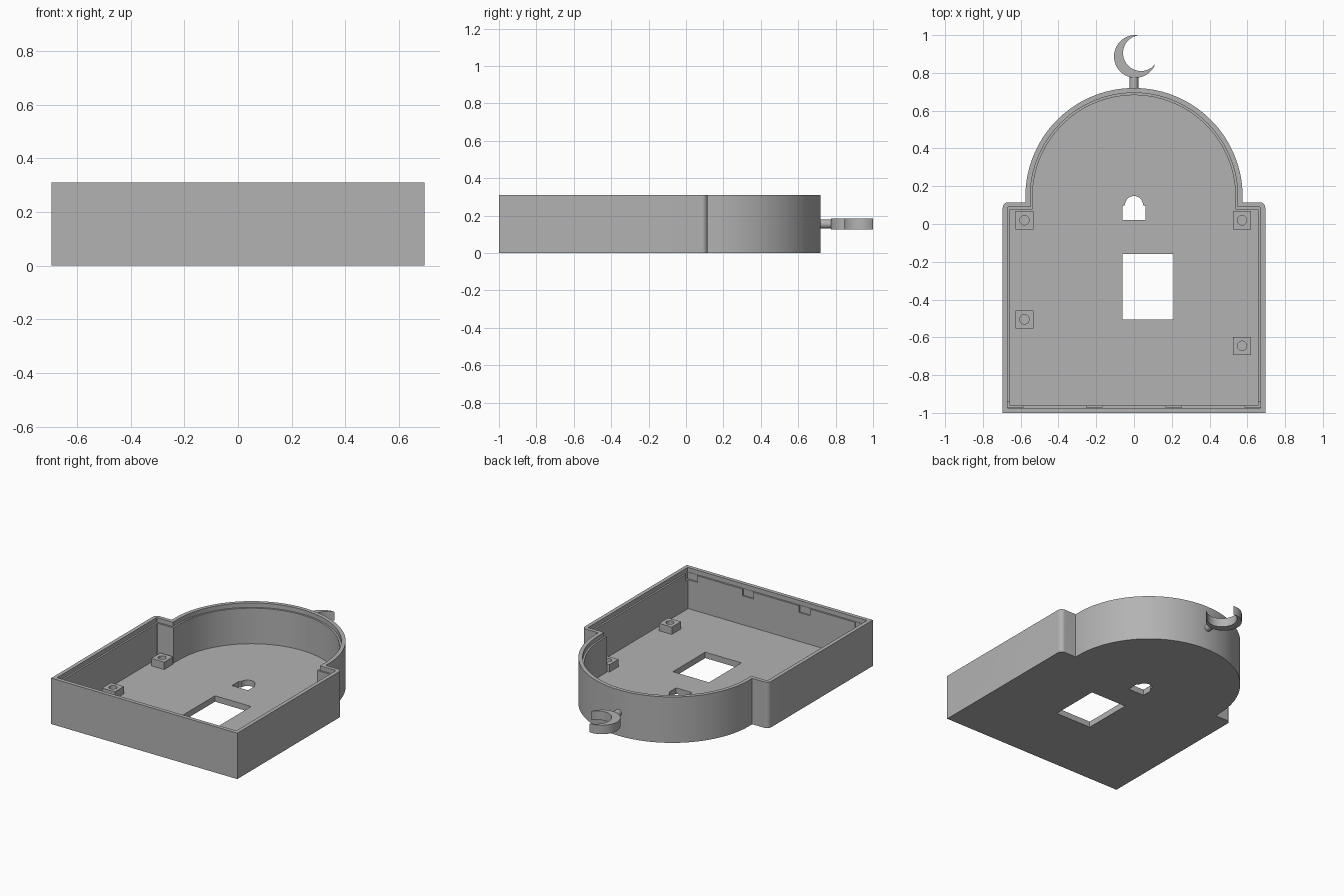
import bpy, bmesh
from math import pi, cos, sin
from mathutils import Matrix

cube = bpy.data.objects.get("Cube")
if cube:
    bpy.data.objects.remove(cube, do_unlink=True)

grey = bpy.data.materials.new("plain grey")
grey.use_nodes = True
grey.diffuse_color = (0.45, 0.45, 0.45, 1)
grey.node_tree.nodes["Principled BSDF"].inputs["Base Color"].default_value = grey.diffuse_color

HEIGHT, FLOOR = 0.31, 0.04
# Maps a profile's (u, v, depth) to (depth, u, v) or (u, depth, v)
ALONG_X = Matrix(((0, 0, 1, 0), (1, 0, 0, 0), (0, 1, 0, 0), (0, 0, 0, 1)))
ALONG_Y = Matrix(((1, 0, 0, 0), (0, 0, 1, 0), (0, 1, 0, 0), (0, 0, 0, 1)))


def arc(cx, cy, r, start, end, n):
    return [(cx + r * cos(start + (end - start) * i / n),
             cy + r * sin(start + (end - start) * i / n)) for i in range(n + 1)]


def circle(cx, cy, r, n=32):
    return arc(cx, cy, r, 0, 2 * pi, n)[:-1]


def rect(x0, x1, y0, y1):
    return [(x0, y0), (x1, y0), (x1, y1), (x0, y1)]


def prism(name, points, low, high, matrix=Matrix()):
    """Extrude a closed profile from low to high, then reorient it."""
    bm = bmesh.new()
    face = bm.faces.new([bm.verts.new((x, y, low)) for x, y in points])
    top = bmesh.ops.extrude_face_region(bm, geom=[face])["geom"]
    verts = [v for v in top if isinstance(v, bmesh.types.BMVert)]
    bmesh.ops.translate(bm, verts=verts, vec=(0, 0, high - low))
    bm.transform(matrix)
    bmesh.ops.recalc_face_normals(bm, faces=bm.faces)
    mesh = bpy.data.meshes.new(name)
    bm.to_mesh(mesh)
    bm.free()
    mesh.materials.append(grey)
    ob = bpy.data.objects.new(name, mesh)
    bpy.context.collection.objects.link(ob)
    return ob


def cut(target, tool):
    tool.hide_render = True
    mod = target.modifiers.new("cut", "BOOLEAN")
    mod.operation, mod.solver, mod.object = "DIFFERENCE", "EXACT", tool
    bpy.context.view_layer.objects.active = target
    bpy.ops.object.modifier_apply(modifier=mod.name)
    bpy.data.objects.remove(tool, do_unlink=True)


def outline(inset):
    """Square base with rounded shoulders and a domed top, inset evenly."""
    w, front, shoulder = 0.695 - inset, -1 + inset, 0.115 - inset
    r, dome = max(0.03 - inset, 0.003), 0.575 - inset
    half = [(w, front)] + arc(w - r, shoulder - r, r, 0, pi / 2, 8) + [(dome, shoulder)]
    mirrored = [(-x, y) for x, y in reversed(half)]
    return half + arc(0, 0.145, dome, 0, pi, 72) + mirrored


# Case: hollow tray with a stepped rim
case = prism("case", outline(0), 0, HEIGHT)
cut(case, prism("cavity", outline(0.038), FLOOR, HEIGHT + 0.1))
cut(case, prism("rim_step", outline(0.026), HEIGHT - 0.03, HEIGHT + 0.1))

# Floor openings: square window and small arched window
cut(case, prism("window", rect(-0.06, 0.21, -0.505, -0.16), -0.1, 0.1))
arch = [(-0.06, 0.02), (0.06, 0.02), (0.06, 0.095)]
arch += arc(0, 0.1, 0.048, 0, pi, 16) + [(-0.06, 0.095)]
cut(case, prism("arched_window", arch, -0.1, 0.1))

# Side walls: rounded cable slot and a round hole; shoulders: one hole each
for side in (-1, 1):
    shift = 0.0 if side > 0 else 0.01
    slot = arc(-0.762 + shift, 0.152, 0.072, -pi / 2, pi / 2, 16)
    slot += arc(-0.875 + shift, 0.152, 0.072, pi / 2, 3 * pi / 2, 16)
    span = sorted((side * 0.6, side * 0.8))
    cut(case, prism("slot", slot, *span, ALONG_X))
    cut(case, prism("side_hole", circle(-0.65, 0.23, 0.025), *span, ALONG_X))
    cut(case, prism("shoulder_hole", circle(side * 0.625, 0.23, 0.022), 0.03, 0.2, ALONG_Y))

# Shallow clip notches under the front rim
for x in (-0.628, -0.21, 0.21, 0.628):
    notch = rect(x - 0.041, x + 0.041, -0.972, -0.94)
    cut(case, prism("notch", notch, HEIGHT - 0.075, HEIGHT - 0.02))

# Screw posts with blind holes
parts = [case]
for i, (x, y) in enumerate([(-0.58, 0.02), (0.572, 0.02), (-0.58, -0.505), (0.572, -0.645)]):
    s = 0.048
    post = prism(f"screw_post_{i + 1}", rect(x - s, x + s, y - s, y + s), FLOOR - 0.01, 0.09)
    cut(post, prism("screw_hole", circle(x, y, 0.025, 24), FLOOR, 0.2))
    parts.append(post)

# Crescent finial on a short stem
crescent = prism("crescent", circle(0.007, 0.887, 0.113, 64), 0.125, 0.185)
cut(crescent, prism("crescent_cut", circle(0.037, 0.905, 0.095, 64), 0, 0.3))
stem = prism("stem", circle(0, 0.155, 0.023), 0.7, 0.785, ALONG_Y)
parts += [crescent, stem]

# Smooth curved walls, keep hard edges
bpy.ops.object.select_all(action="DESELECT")
for ob in parts:
    ob.select_set(True)
bpy.context.view_layer.objects.active = case
bpy.ops.object.shade_smooth_by_angle(angle=pi / 6)
